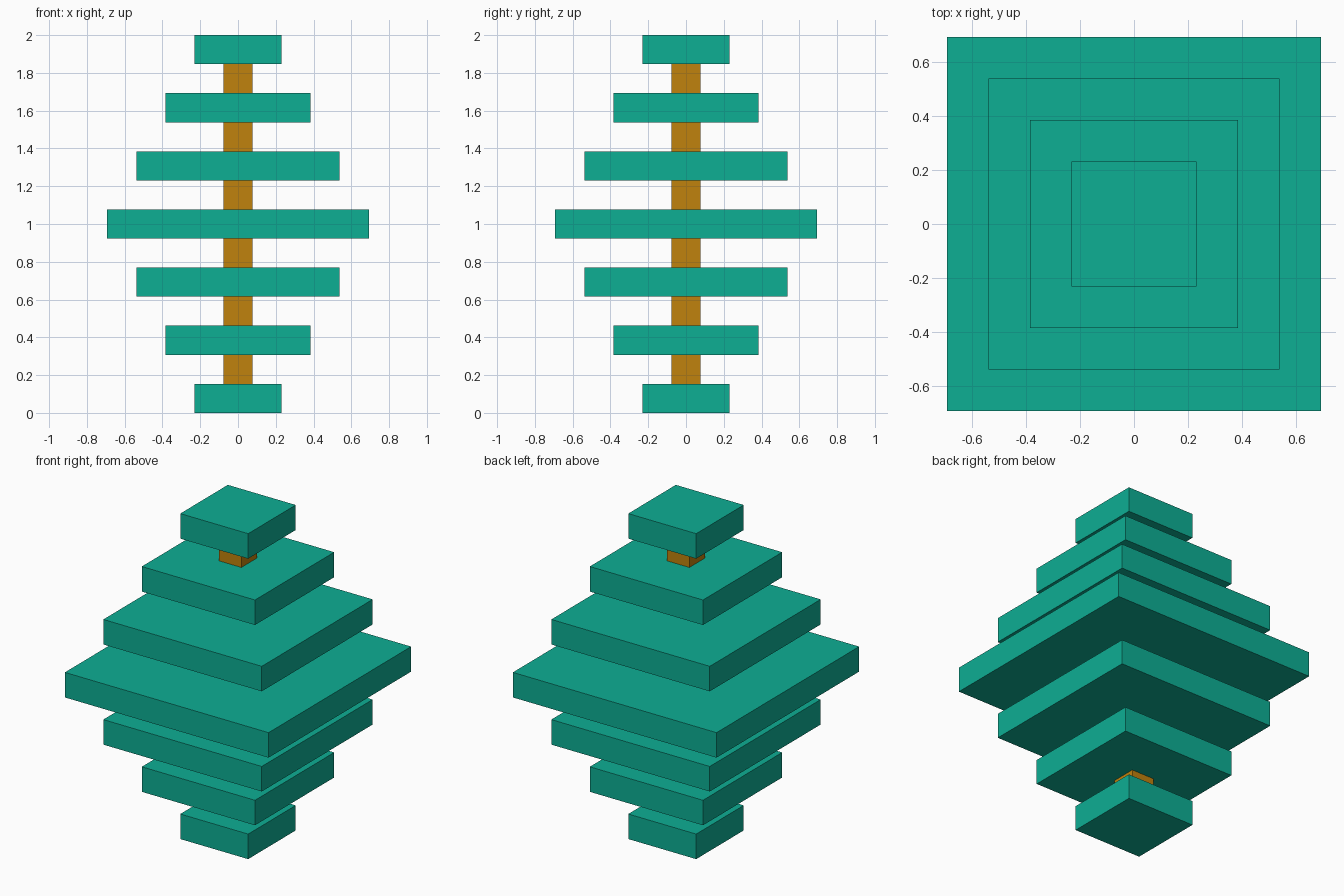
import bpy

cube = bpy.data.objects.get("Cube")
if cube:
    bpy.data.objects.remove(cube, do_unlink=True)

U = 2 / 13  # thickness of one layer


def make_material(name, rgb):
    mat = bpy.data.materials.new(name)
    mat.use_nodes = True
    color = (*rgb, 1.0)
    mat.diffuse_color = color
    mat.node_tree.nodes["Principled BSDF"].inputs["Base Color"].default_value = color
    return mat


teal = make_material("teal", (0.004, 0.425, 0.296))
amber = make_material("amber", (0.527, 0.223, 0.004))


def add_block(name, width, layer, mat):
    """Square block one layer thick, sitting on the given layer."""
    bpy.ops.mesh.primitive_cube_add(size=1, location=(0, 0, (layer + 0.5) * U))
    obj = bpy.context.object
    obj.name = name
    obj.scale = (width * U, width * U, U)
    bpy.ops.object.transform_apply(location=False, rotation=False, scale=True)
    obj.data.materials.append(mat)


# Square plates, widening to the middle and narrowing again
for i, width in enumerate((3, 5, 7, 9, 7, 5, 3)):
    add_block(f"plate_{i + 1}", width, 2 * i, teal)

# Post sections filling the gaps between plates
for i in range(6):
    add_block(f"post_section_{i + 1}", 1, 2 * i + 1, amber)
